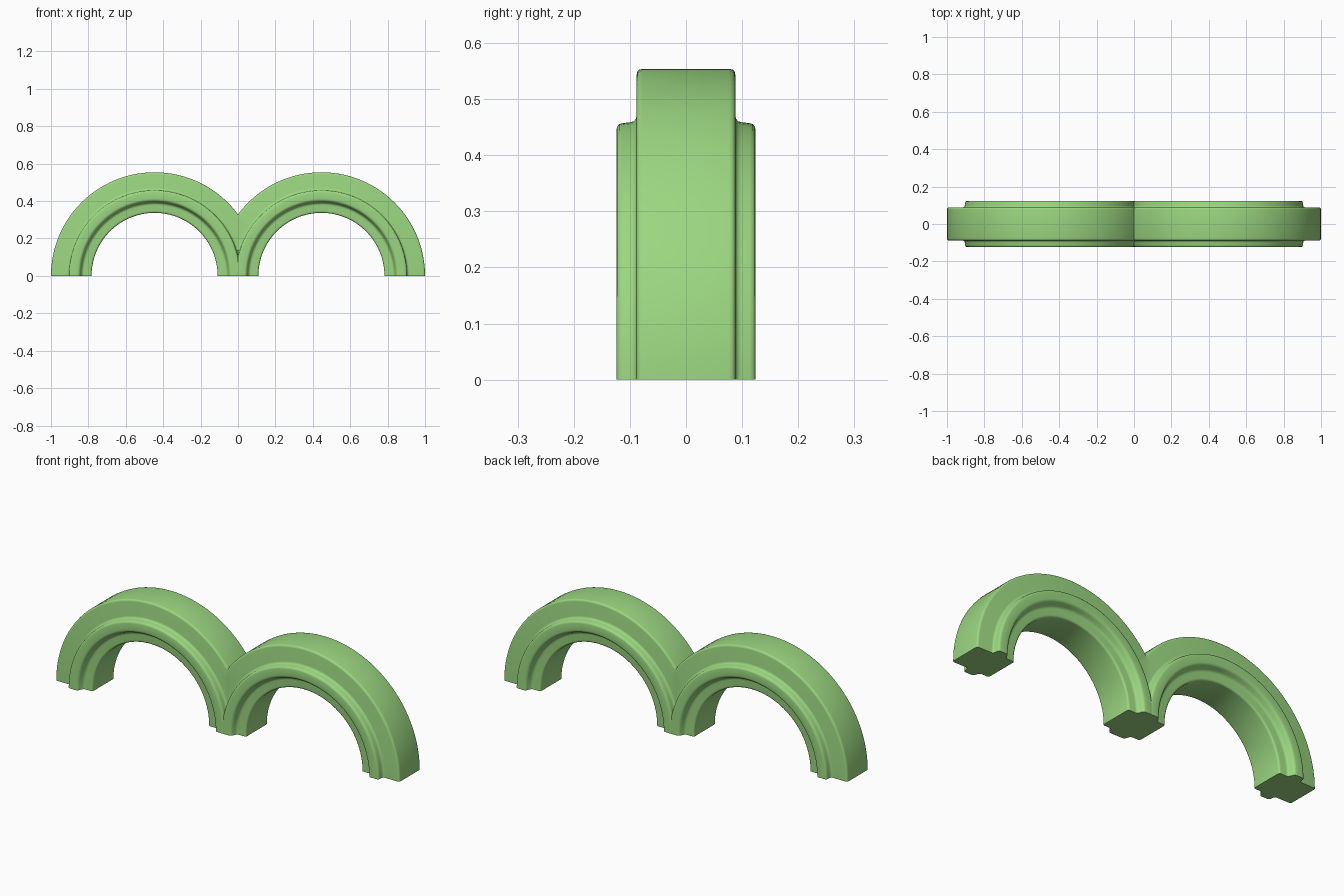
import bpy, bmesh
from math import sin, cos, pi
from mathutils import Vector

if "Cube" in bpy.data.objects:
    bpy.data.objects.remove(bpy.data.objects["Cube"])

CENTRE_X = -0.446
SEGMENTS = 56


def rounded(points, radius, steps=3):
    """Round each corner of a closed 2D profile."""
    out = []
    n = len(points)
    for i in range(n):
        p = Vector(points[i])
        a = p + (Vector(points[i - 1]) - p).normalized() * radius
        b = p + (Vector(points[(i + 1) % n]) - p).normalized() * radius
        for k in range(steps + 1):
            t = k / steps
            out.append(a * (1 - t) ** 2 + p * 2 * t * (1 - t) + b * t * t)
    return out


# Stepped cross-section (radius, depth): plain outer band, raised moulding, inner lip
half = [(0.554, 0.088), (0.460, 0.088), (0.456, 0.124),
        (0.402, 0.124), (0.388, 0.090), (0.337, 0.090)]
profile = rounded(half + [(r, -y) for r, y in reversed(half)], 0.011)

# Sweep the section through a half circle
bm = bmesh.new()
rings = []
for s in range(SEGMENTS + 1):
    a = pi * s / SEGMENTS
    rings.append([bm.verts.new((CENTRE_X + r * cos(a), y, r * sin(a))) for r, y in profile])
n = len(profile)
for r0, r1 in zip(rings, rings[1:]):
    for i in range(n):
        j = (i + 1) % n
        bm.faces.new((r0[i], r0[j], r1[j], r1[i]))
bm.faces.new(rings[0])
bm.faces.new(rings[-1])

# Trim at the centre plane so both arches meet in a clean valley
bmesh.ops.bisect_plane(bm, geom=bm.verts[:] + bm.edges[:] + bm.faces[:], dist=1e-5,
                       plane_co=(0, 0, 0), plane_no=(1, 0, 0), clear_outer=True)
bmesh.ops.recalc_face_normals(bm, faces=bm.faces[:])
mesh = bpy.data.meshes.new("double_arch")
bm.to_mesh(mesh)
bm.free()

arch = bpy.data.objects.new("double_arch", mesh)
bpy.context.collection.objects.link(arch)
bpy.context.view_layer.objects.active = arch
arch.select_set(True)

# Second arch by mirroring
mirror = arch.modifiers.new("mirror", 'MIRROR')
mirror.use_axis[0] = True
mirror.merge_threshold = 0.0005
bpy.ops.object.modifier_apply(modifier=mirror.name)
bpy.ops.object.shade_smooth_by_angle(angle=0.7)

# Green finish
mat = bpy.data.materials.new("green")
mat.diffuse_color = (0.33, 0.68, 0.22, 1)
mat.use_nodes = True
mat.node_tree.nodes["Principled BSDF"].inputs["Base Color"].default_value = mat.diffuse_color
mesh.materials.append(mat)
